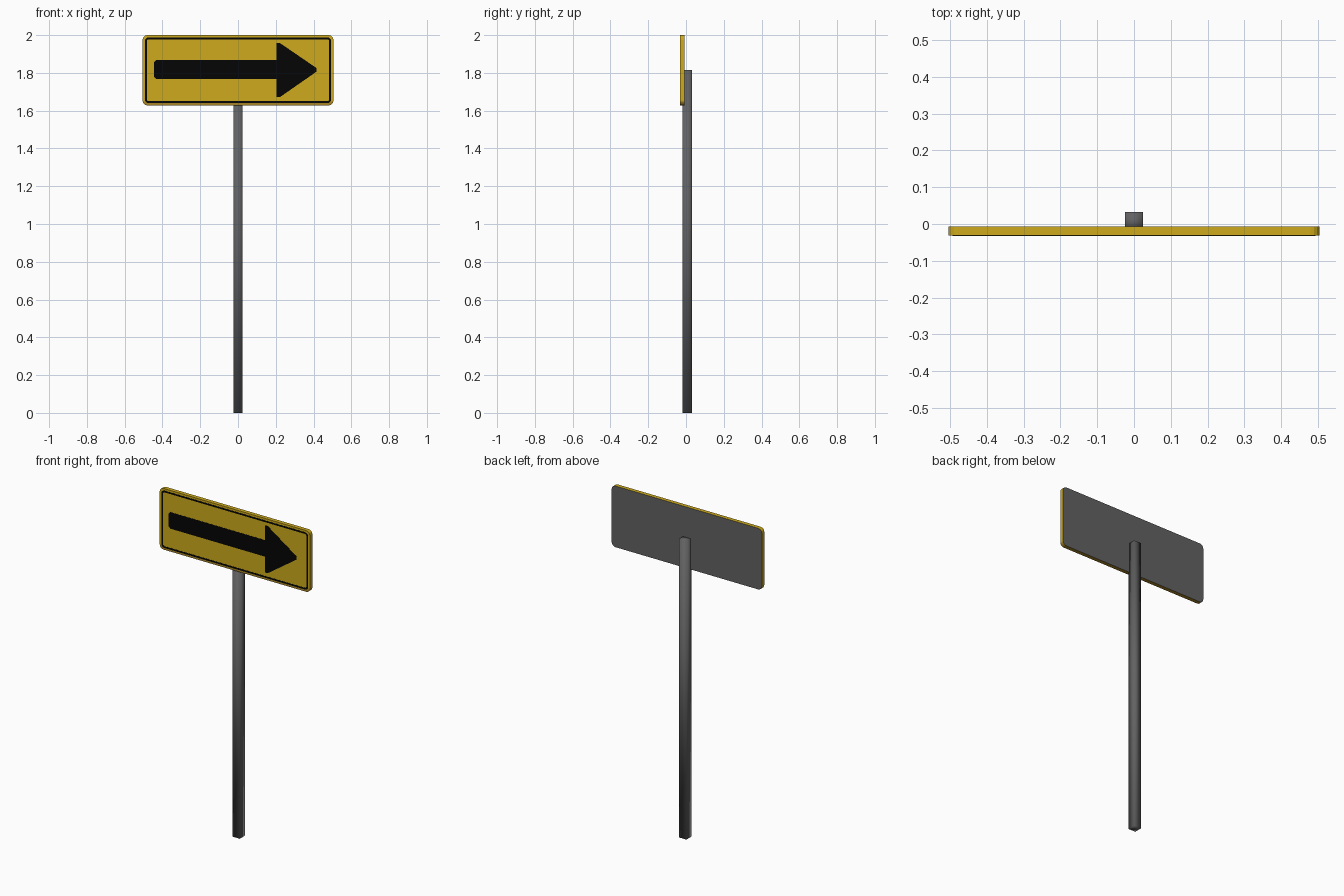
import bpy, bmesh, math

if "Cube" in bpy.data.objects:
    bpy.data.objects.remove(bpy.data.objects["Cube"])


def material(name, rgb):
    m = bpy.data.materials.new(name)
    m.diffuse_color = (*[(c / 255) ** 2.2 for c in rgb], 1)
    m.use_nodes = True
    m.node_tree.nodes["Principled BSDF"].inputs["Base Color"].default_value = m.diffuse_color
    return m


YELLOW = material("sign yellow", (204, 168, 34))
GRIME = material("grimy yellow", (166, 131, 40))
BLACK = material("black paint", (13, 13, 13))
STEEL = material("grey steel", (98, 98, 98))


def make_object(name, bm, mats):
    bmesh.ops.recalc_face_normals(bm, faces=bm.faces)
    me = bpy.data.meshes.new(name)
    bm.to_mesh(me)
    bm.free()
    for m in mats:
        me.materials.append(m)
    ob = bpy.data.objects.new(name, me)
    bpy.context.collection.objects.link(ob)
    return ob


def rounded_rect(x0, x1, z0, z1, r, n=4):
    pts = []
    corners = [(x1 - r, z1 - r), (x0 + r, z1 - r), (x0 + r, z0 + r), (x1 - r, z0 + r)]
    for k, (cx, cz) in enumerate(corners):
        for i in range(n + 1):
            a = math.pi / 2 * (k + i / n)
            pts.append((cx + r * math.cos(a), cz + r * math.sin(a)))
    return pts


def slab(outline, y0, y1):
    """Outline in x/z pushed from y0 to y1."""
    bm = bmesh.new()
    front = [bm.verts.new((x, y0, z)) for x, z in outline]
    back = [bm.verts.new((x, y1, z)) for x, z in outline]
    bm.faces.new(front)
    bm.faces.new(back[::-1])
    n = len(front)
    for i in range(n):
        j = (i + 1) % n
        bm.faces.new((front[i], back[i], back[j], front[j]))
    return bm


X, Z0, Z1 = 0.505, 1.628, 2.0
FRONT, BACK = -0.031, -0.007

# Sign panel: yellow front and rim, steel back, grimy lower strip
bm = slab(rounded_rect(-X, X, Z0, Z1, 0.025), FRONT, BACK)
bmesh.ops.bisect_plane(bm, geom=bm.verts[:] + bm.edges[:] + bm.faces[:],
                       plane_co=(0, 0, Z0 + 0.02), plane_no=(0, 0, 1))
bmesh.ops.recalc_face_normals(bm, faces=bm.faces)
for f in bm.faces:
    if f.normal.y > 0.9:
        f.material_index = 2
    elif f.calc_center_median().z < Z0 + 0.02:
        f.material_index = 1
make_object("sign_panel", bm, [YELLOW, GRIME, STEEL])

# Thin painted border line, as a ring between two rounded outlines
bm = bmesh.new()
rings = []
for inset, r in ((0.012, 0.02), (0.022, 0.012)):
    pts = rounded_rect(-X + inset, X - inset, Z0 + inset, Z1 - inset, r)
    for y in (FRONT - 0.001, FRONT + 0.001):
        rings.append([bm.verts.new((x, y, z)) for x, z in pts])
loop = [rings[0], rings[1], rings[3], rings[2]]
for a, b in zip(loop, loop[1:] + loop[:1]):
    for i in range(len(a)):
        j = (i + 1) % len(a)
        bm.faces.new((a[i], a[j], b[j], b[i]))
make_object("border_line", bm, [BLACK])

# Painted arrow
arrow = [(-0.445, 1.78), (-0.433, 1.768), (0.205, 1.768), (0.205, 1.672),
         (0.222, 1.672), (0.415, 1.806), (0.415, 1.826), (0.222, 1.958),
         (0.205, 1.958), (0.205, 1.868), (-0.433, 1.868), (-0.445, 1.856)]
make_object("arrow", slab(arrow, FRONT - 0.001, FRONT + 0.001), [BLACK])

# Square post, smooth shaded
post = [(-0.025, 0), (0.025, 0), (0.025, 1.815), (-0.025, 1.815)]
bm = slab(post, -0.019, 0.032)
for f in bm.faces:
    f.smooth = True
make_object("post", bm, [STEEL])
